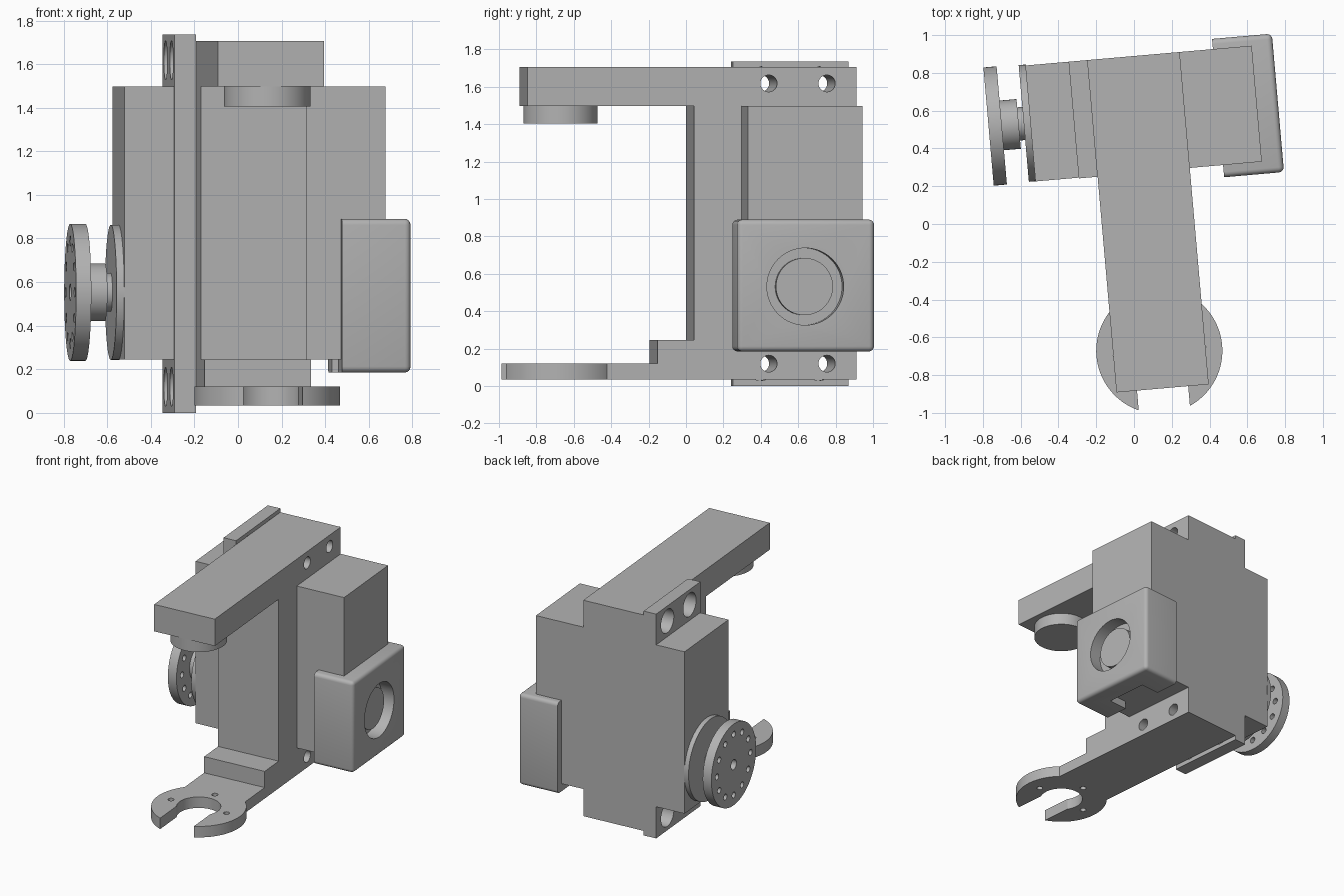
import bpy, bmesh, math
from mathutils import Matrix, Vector

if "Cube" in bpy.data.objects:
    bpy.data.objects.remove(bpy.data.objects["Cube"], do_unlink=True)

TURN = math.radians(5)          # whole assembly is turned about z
BACK = 0.886
AXIS_V = 0.578                  # middle of the servo depth
HORN_Z = 0.553

grey = bpy.data.materials.new("plain grey")
grey.use_nodes = True
grey.diffuse_color = (0.45, 0.45, 0.45, 1)
grey.node_tree.nodes["Principled BSDF"].inputs["Base Color"].default_value = (0.45, 0.45, 0.45, 1)


def finish(bm, name):
    bmesh.ops.recalc_face_normals(bm, faces=bm.faces[:])
    mesh = bpy.data.meshes.new(name)
    bm.to_mesh(mesh)
    bm.free()
    mesh.materials.append(grey)
    ob = bpy.data.objects.new(name, mesh)
    ob.rotation_euler.z = TURN
    bpy.context.collection.objects.link(ob)
    return ob


def box(name, x, y, z, bevel=0):
    bm = bmesh.new()
    lo, hi = Vector((x[0], y[0], z[0])), Vector((x[1], y[1], z[1]))
    size = hi - lo
    bmesh.ops.create_cube(bm, size=1, matrix=Matrix.Translation((lo + hi) / 2) @ Matrix.Diagonal((*size, 1)))
    if bevel:   # round everything but the rim on the -x side
        edges = [e for e in bm.edges if max(v.co.x for v in e.verts) > x[0] + 0.01]
        bmesh.ops.bevel(bm, geom=edges, offset=bevel, segments=4, profile=0.5, affect='EDGES')
    return finish(bm, name)


def cylinder(name, axis, center, radius, span, sides=64):
    """Cylinder along 'X' or 'Z'; center is the other two coordinates."""
    bm = bmesh.new()
    mid = sum(span) / 2
    if axis == 'X':
        m = Matrix.Translation((mid, *center)) @ Matrix.Rotation(math.pi / 2, 4, 'Y')
    else:
        m = Matrix.Translation((*center, mid))
    bmesh.ops.create_cone(bm, cap_ends=True, segments=sides, radius1=radius, radius2=radius,
                          depth=span[1] - span[0], matrix=m)
    return finish(bm, name)


def combine(target, tools, operation='DIFFERENCE'):
    for tool in tools:
        tool.hide_render = True
        mod = target.modifiers.new("combine", 'BOOLEAN')
        mod.operation, mod.solver, mod.object = operation, 'EXACT', tool
        bpy.context.view_layer.objects.active = target
        bpy.ops.object.modifier_apply(modifier=mod.name)
        bpy.data.objects.remove(tool, do_unlink=True)


# Servo body
body = box("servo_body", (-0.5, 0.703), (0.27, BACK), (0.245, 1.497))

# Mounting ear plate with four screw holes
ears = box("mounting_ears", (-0.27, -0.169), (0.266, BACK), (0, 1.735))
screws = [(v, z) for v in (0.416, 0.728) for z in (0.12, 1.618)]
combine(ears, [cylinder("cutter", 'X', c, 0.09, (-0.4, -0.1), 32) for c in screws])

# C-shaped bracket, extruded from its side profile
profile = [(BACK, 0.035), (BACK, 1.705), (-0.88, 1.705), (-0.88, 1.497), (0.016, 1.497),
           (0.016, 0.245), (-0.18, 0.245), (-0.18, 0.12), (-0.68, 0.12), (-0.68, 0.035)]
bm = bmesh.new()
face = bm.faces.new([bm.verts.new((-0.17, y, z)) for y, z in profile])
ext = bmesh.ops.extrude_face_region(bm, geom=[face])
bmesh.ops.translate(bm, vec=(0.49, 0, 0), verts=[g for g in ext["geom"] if isinstance(g, bmesh.types.BMVert)])
bracket = finish(bm, "bracket")

# Open round fork at the end of the lower arm
PIVOT = (0.075, -0.68)
combine(bracket, [cylinder("fork_disc", 'Z', PIVOT, 0.334, (0.035, 0.12), 96)], 'UNION')
cutters = [cylinder("cutter", 'Z', PIVOT, 0.155, (-0.1, 0.2)),
           box("cutter", (PIVOT[0] - 0.136, PIVOT[0] + 0.136), (-1.2, PIVOT[1]), (-0.1, 0.2))]
for k in range(3):
    a = k * math.pi / 2
    spot = (PIVOT[0] + 0.225 * math.cos(a), PIVOT[1] + 0.225 * math.sin(a))
    cutters.append(cylinder("cutter", 'Z', spot, 0.022, (-0.1, 0.2), 24))
cutters += [cylinder("cutter", 'X', c, 0.045, (-0.4, 0.5), 32) for c in screws]
combine(bracket, cutters)

# Pivot boss under the upper arm
boss = cylinder("upper_pivot_boss", 'Z', PIVOT, 0.199, (1.405, 1.5))

# Rounded end cap with a stepped round recess and a notch underneath
cap = box("end_cap", (0.497, 0.815), (0.205, 0.94), (0.185, 0.89), bevel=0.028)
combine(cap, [cylinder("cutter", 'X', (0.569, 0.532), 0.206, (0.715, 0.9)),
              box("cutter", (0.4, 0.655), (0.41, 0.74), (0.1, 0.245))])
cap_step = cylinder("cap_recess_step", 'X', (0.569, 0.532), 0.153, (0.7, 0.765))

# Output shaft parts on the other side
HUB = (AXIS_V + 0.003, HORN_Z)
flange = cylinder("shaft_flange", 'X', HUB, 0.31, (-0.535, -0.497), 96)
neck = cylinder("shaft_neck", 'X', HUB, 0.088, (-0.57, -0.53))
hub = cylinder("shaft_hub", 'X', HUB, 0.132, (-0.655, -0.562))

# Round horn with a centre hole and a ring of screw holes
horn = cylinder("servo_horn", 'X', HUB, 0.314, (-0.722, -0.652), 96)
holes = [cylinder("cutter", 'X', HUB, 0.038, (-0.8, -0.66), 24)]
for k in range(12):
    a = k * math.tau / 12
    spot = (HUB[0] + 0.235 * math.cos(a), HUB[1] + 0.235 * math.sin(a))
    holes.append(cylinder("cutter", 'X', spot, 0.023, (-0.8, -0.6), 20))
combine(horn, holes)

# Smooth round walls, keep hard edges
for ob in (ears, bracket, boss, cap, cap_step, flange, neck, hub, horn):
    bpy.ops.object.select_all(action='DESELECT')
    ob.select_set(True)
    bpy.context.view_layer.objects.active = ob
    bpy.ops.object.shade_smooth_by_angle(angle=math.radians(30))
